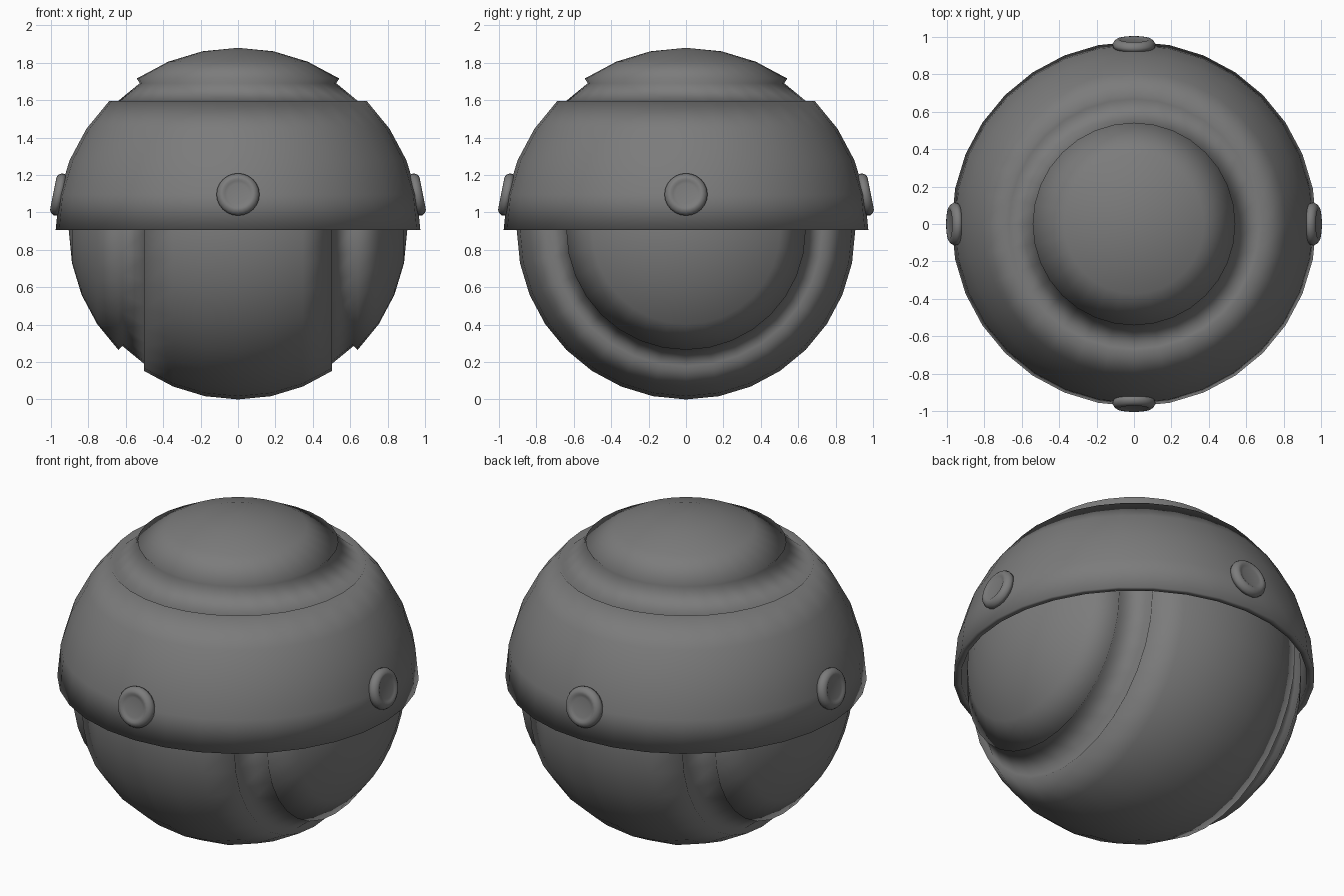
import bpy, bmesh
from math import sin, cos, pi, radians
from mathutils import Matrix, Vector

if "Cube" in bpy.data.objects:
    bpy.data.objects.remove(bpy.data.objects["Cube"])

STEP = pi / 16          # one ring of a 32-sided sphere
CENTRE = 0.905          # height of the ball centre
BALL_R, SHELL_R = 0.905, 0.975
GROOVE = 0.03           # groove depth

grey = bpy.data.materials.new("dark grey")
grey.use_nodes = True
colour = (0.2, 0.2, 0.2, 1)
grey.diffuse_color = colour
grey.node_tree.nodes["Principled BSDF"].inputs["Base Color"].default_value = colour


def arc(radius, first, last):
    """Profile points (radius, height) from ring first to ring last."""
    turn = 1 if last >= first else -1
    return [(radius * sin(i * STEP), radius * cos(i * STEP))
            for i in range(first, last + turn, turn)]


def lathe(name, profile, matrix, sides=32):
    """Turn a profile around the local z axis, smooth shaded."""
    bm = bmesh.new()
    verts = [bm.verts.new((r, 0, z)) for r, z in profile]
    edges = [bm.edges.new(pair) for pair in zip(verts, verts[1:])]
    bmesh.ops.spin(bm, geom=verts + edges, cent=(0, 0, 0), axis=(0, 0, 1),
                   angle=2 * pi, steps=sides)
    bmesh.ops.remove_doubles(bm, verts=bm.verts, dist=0.0005)
    bmesh.ops.recalc_face_normals(bm, faces=bm.faces)
    bm.transform(matrix)
    mesh = bpy.data.meshes.new(name)
    bm.to_mesh(mesh)
    bm.free()
    mesh.materials.append(grey)
    mesh.shade_smooth()
    obj = bpy.data.objects.new(name, mesh)
    bpy.context.collection.objects.link(obj)
    return obj


lift = Matrix.Translation((0, 0, CENTRE))

# Inner ball: axis along x, a sunken ring around each side cap
ball = (arc(BALL_R, 0, 4) + arc(BALL_R - GROOVE, 4, 5) + arc(BALL_R, 5, 11)
        + arc(BALL_R - GROOVE, 11, 12) + arc(BALL_R, 12, 16))
lathe("inner_ball", ball, lift @ Matrix.Rotation(pi / 2, 4, 'Y'))

# Outer half shell: top cap, sunken ring, wide band, thin rim and lining
shell = (arc(SHELL_R, 0, 3) + arc(SHELL_R - GROOVE, 3, 4) + arc(SHELL_R, 4, 8)
         + arc(SHELL_R - 0.04, 8, 0))
lathe("upper_shell", shell, lift)

# Four round studs lying against the shell
stud = [(0, 0.024), (0.055, 0.024), (0.07, 0.027), (0.08, 0.032), (0.092, 0.031),
        (0.106, 0.022), (0.115, 0.005), (0.112, -0.015), (0, -0.02)]
for side, angle in (("left", 0), ("back", 90), ("right", 180), ("front", 270)):
    turn = Matrix.Rotation(radians(angle), 4, 'Z') @ Matrix.Rotation(7 * STEP, 4, 'Y')
    lathe(side + "_stud", stud, lift @ turn @ Matrix.Translation((0, 0, SHELL_R)), 24)
